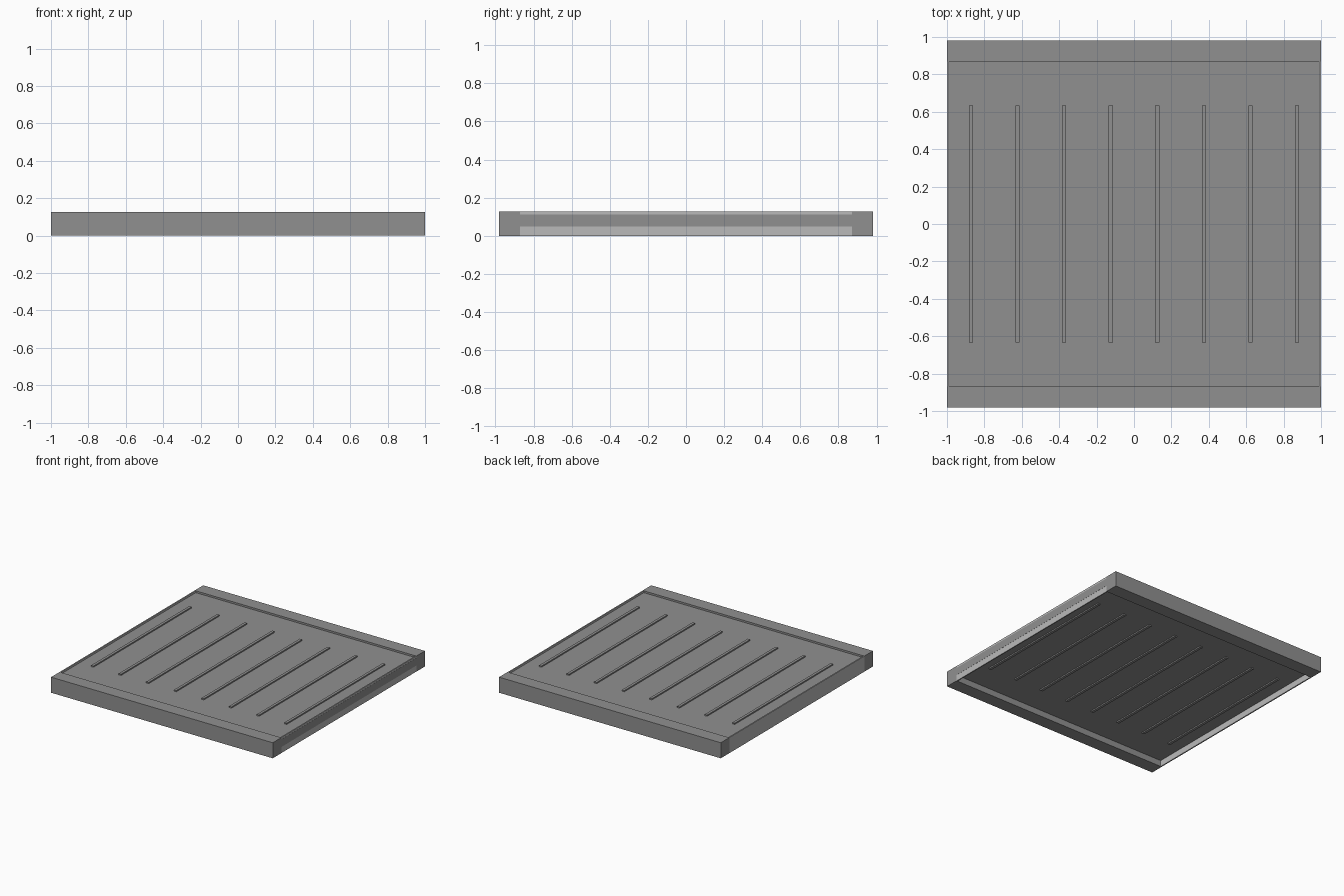
import bpy

cube = bpy.data.objects.get("Cube")
if cube:
    bpy.data.objects.remove(cube, do_unlink=True)


def make_material(name, value):
    mat = bpy.data.materials.new(name)
    mat.use_nodes = True
    color = (value, value, value, 1)
    mat.diffuse_color = color
    mat.node_tree.nodes["Principled BSDF"].inputs["Base Color"].default_value = color
    return mat


def box(name, low, high, mat):
    """Axis-aligned box between two corners."""
    bpy.ops.mesh.primitive_cube_add(size=1)
    obj = bpy.context.object
    obj.name = name
    obj.location = [(a + b) / 2 for a, b in zip(low, high)]
    obj.scale = [b - a for a, b in zip(low, high)]
    bpy.ops.object.transform_apply(location=True, scale=True)
    obj.data.materials.append(mat)
    return obj


grey = make_material("mid grey", 0.28)
light = make_material("light grey", 0.49)

HEIGHT = 0.127
DEPTH = 0.98
INNER = 0.87

# Full-width rails at the front and back
box("front_rail", (-1, -DEPTH, 0), (1, -INNER, HEIGHT), grey)
box("back_rail", (-1, INNER, 0), (1, DEPTH, HEIGHT), grey)

# Thin side walls between the rails
box("right_wall", (-1, -INNER, 0), (-0.99, INNER, HEIGHT), light)
box("left_wall", (0.99, -INNER, 0), (0.999, INNER, HEIGHT), light)

# Recessed panel, its edge showing through the left wall
box("panel", (-0.995, -INNER, 0.05), (1, INNER, 0.112), grey)

# Eight ribs standing slightly proud of the panel on both faces
for i in range(8):
    x = (i - 3.5) * 0.249
    box(f"rib_{i + 1}", (x - 0.011, -0.633, 0.04), (x + 0.011, 0.633, 0.122), grey)
